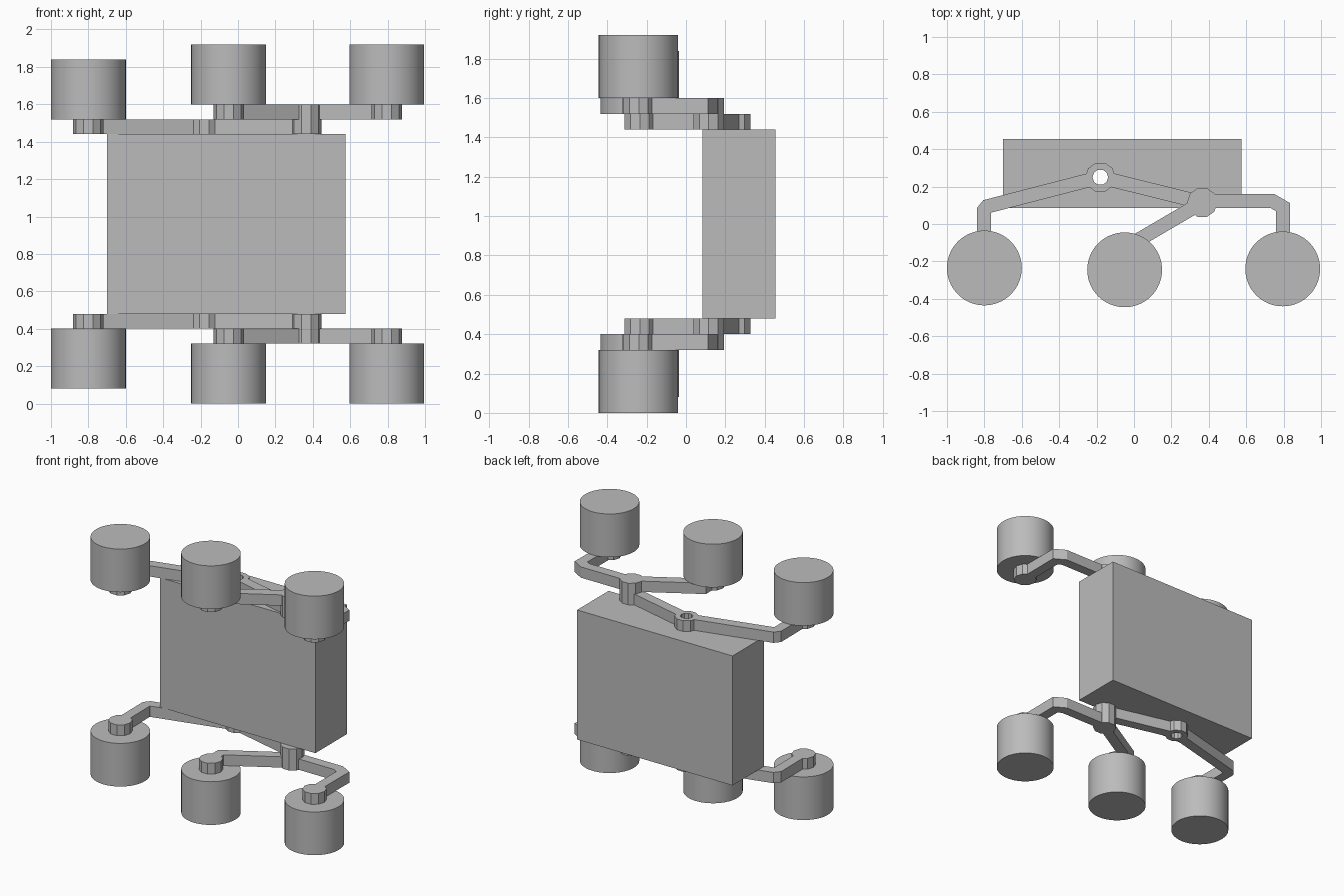
import bpy, bmesh, math
from mathutils import Vector

if "Cube" in bpy.data.objects:
    bpy.data.objects.remove(bpy.data.objects["Cube"], do_unlink=True)

grey = bpy.data.materials.new("plain grey")
grey.use_nodes = True
grey.diffuse_color = (0.5, 0.5, 0.5, 1)
grey.node_tree.nodes["Principled BSDF"].inputs["Base Color"].default_value = (0.5, 0.5, 0.5, 1)

HEIGHT, ARM_W, HUB_R, HOLE_R = 1.92, 0.075, 0.081, 0.042
BODY_PIVOT, BOGIE_PIVOT = (-0.18, 0.25), (0.365, 0.115)
REAR, MIDDLE, FRONT = (-0.80, -0.235), (-0.05, -0.245), (0.795, -0.24)


def ring(centre, r, n=10):
    return [(centre[0] + r * math.cos(2 * math.pi * i / n),
             centre[1] + r * math.sin(2 * math.pi * i / n)) for i in range(n)]


def prism(name, outline, z0, z1, hole=None):
    """Extrude a flat outline, optionally with a matching inner hole."""
    bm = bmesh.new()
    loops = [[[bm.verts.new((x, y, z)) for x, y in loop] for z in (z0, z1)]
             for loop in ([outline, hole] if hole else [outline])]
    n = len(outline)
    for low, high in loops:
        for i in range(n):
            j = (i + 1) % n
            bm.faces.new((low[i], low[j], high[j], high[i]))
    for level in (0, 1):
        if hole:
            a, b = loops[0][level], loops[1][level]
            for i in range(n):
                j = (i + 1) % n
                bm.faces.new((a[i], a[j], b[j], b[i]))
        else:
            bm.faces.new(loops[0][level])
    bmesh.ops.recalc_face_normals(bm, faces=bm.faces)
    mesh = bpy.data.meshes.new(name)
    bm.to_mesh(mesh)
    bm.free()
    mesh.materials.append(grey)
    obj = bpy.data.objects.new(name, mesh)
    bpy.context.collection.objects.link(obj)
    return obj


def strip(path, width=ARM_W):
    """Outline of a constant-width bar with mitred bends."""
    pts = [Vector(p) for p in path]
    left, right = [], []
    for i, p in enumerate(pts):
        d_in = (p - pts[max(i - 1, 0)]).normalized()
        d_out = (pts[min(i + 1, len(pts) - 1)] - p).normalized()
        d = (d_in + d_out).normalized()
        side = Vector((-d.y, d.x))
        reach = width / 2 / max(d.dot(d_out if d_out.length else d_in), 0.3)
        left.append(tuple(p + side * reach))
        right.append(tuple(p - side * reach))
    return left + right[::-1]


def toward(start, end, dist):
    a, b = Vector(start), Vector(end)
    return tuple(a + (b - a).normalized() * dist)


# Body block with the pivot bore running through it
body = prism("body", [(-0.7, 0.085), (0.575, 0.085), (0.575, 0.455), (-0.7, 0.455)], 0.48, 1.44)
cutter = prism("bore_cutter", ring(BODY_PIVOT, HOLE_R), 0.3, 1.6)
cutter.hide_render = True
mod = body.modifiers.new("bore", "BOOLEAN")
mod.operation, mod.object, mod.solver = "DIFFERENCE", cutter, "EXACT"
bpy.context.view_layer.objects.active = body
bpy.ops.object.modifier_apply(modifier=mod.name)
bpy.data.objects.remove(cutter, do_unlink=True)

# Bar paths, from hub to hub
elbow = (-0.785, 0.094)
rocker_rear = [REAR, (-0.803, 0.072), elbow, toward(BODY_PIVOT, elbow, 0.065)]
rocker_front = [toward(BODY_PIVOT, BOGIE_PIVOT, 0.065), BOGIE_PIVOT]
bogie_rear = [MIDDLE, (-0.05, -0.128), BOGIE_PIVOT]
bogie_front = [(0.365, 0.123), (0.74, 0.123), (0.797, 0.09), FRONT]

# Suspension and wheels, the same at both ends of the body
for side, flip in (("upper", False), ("lower", True)):
    def part(name, outline, z0, z1, hole=None):
        if flip:
            z0, z1 = HEIGHT - z1, HEIGHT - z0
        return prism(f"{side}_{name}", outline, z0, z1, hole)

    part("rocker_rear_arm", strip(rocker_rear), 1.44, 1.52)
    part("rocker_front_arm", strip(rocker_front), 1.44, 1.52)
    part("rocker_pivot", ring(BODY_PIVOT, HUB_R), 1.44, 1.52, ring(BODY_PIVOT, HOLE_R))
    part("bogie_pivot", ring(BOGIE_PIVOT, HUB_R), 1.44, 1.60)
    part("bogie_rear_arm", strip(bogie_rear), 1.52, 1.60)
    part("bogie_front_arm", strip(bogie_front), 1.52, 1.60)

    for label, centre, base in (("rear", REAR, 1.52), ("middle", MIDDLE, 1.60), ("front", FRONT, 1.60)):
        part(label + "_hub", ring(centre, HUB_R), base - 0.08, base)
        wheel = part(label + "_wheel", ring(centre, 0.2, 64), base, base + 0.32)
        bpy.ops.object.select_all(action="DESELECT")
        wheel.select_set(True)
        bpy.context.view_layer.objects.active = wheel
        bpy.ops.object.shade_smooth_by_angle(angle=math.radians(30))
